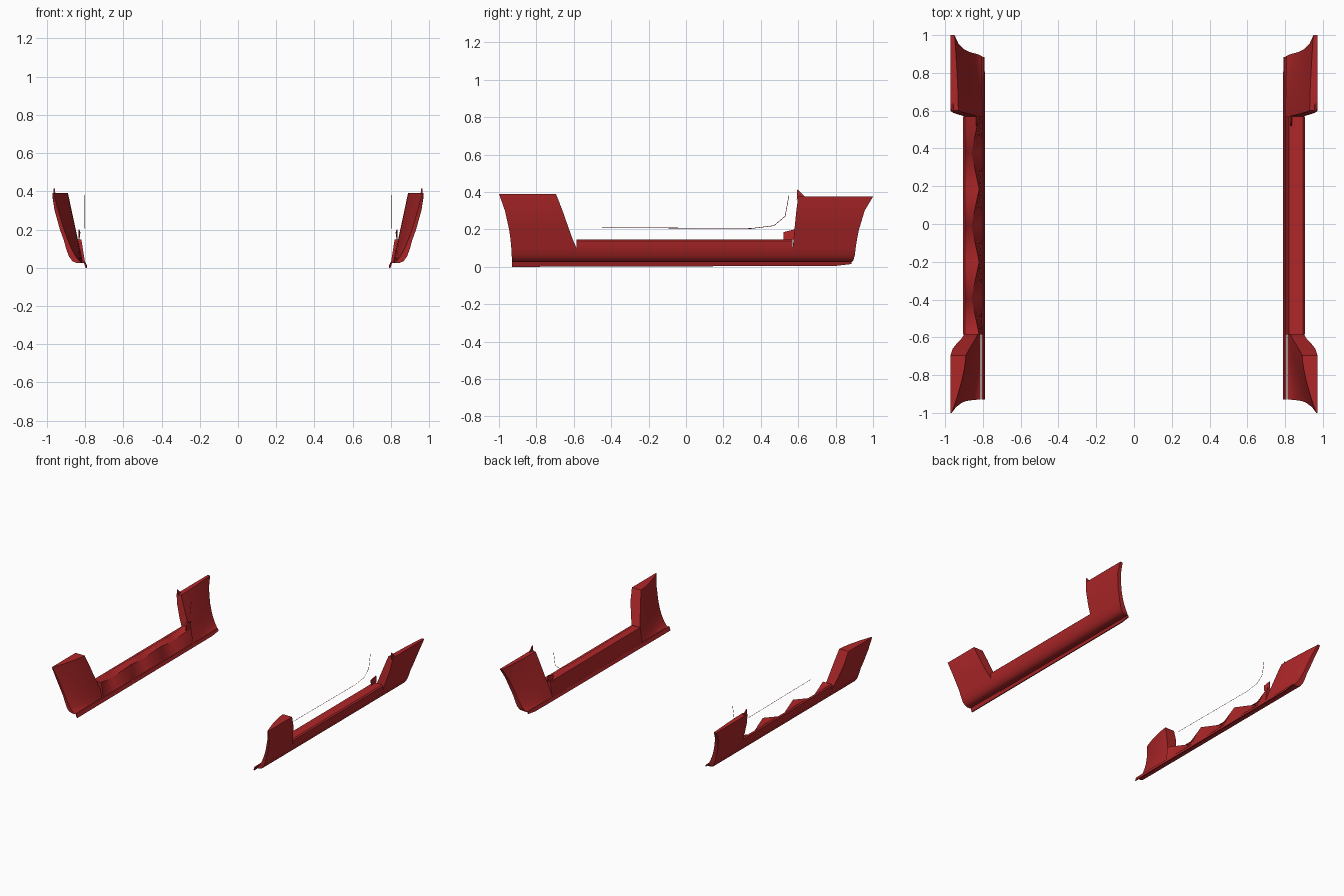
import bpy, bmesh
from mathutils import Vector

cube = bpy.data.objects.get("Cube")
if cube:
    bpy.data.objects.remove(cube, do_unlink=True)

red = bpy.data.materials.new("deep_red_paint")
red.use_nodes = True
RED = (0.43, 0.02, 0.022, 1)
red.diffuse_color = RED
red.node_tree.nodes["Principled BSDF"].inputs["Base Color"].default_value = RED


def lerp(a, b, t):
    return a + (b - a) * t


def finish(name, bm, closed=True):
    if closed:
        bmesh.ops.recalc_face_normals(bm, faces=bm.faces)
    mesh = bpy.data.meshes.new(name)
    bm.to_mesh(mesh)
    bm.free()
    mesh.materials.append(red)
    ob = bpy.data.objects.new(name, mesh)
    bpy.context.collection.objects.link(ob)
    bpy.ops.object.select_all(action='DESELECT')
    ob.select_set(True)
    bpy.context.view_layer.objects.active = ob
    bpy.ops.object.shade_smooth_by_angle(angle=0.6)
    return ob


def loft(name, sections, side):
    """Skin closed cross-sections and cap both ends."""
    bm = bmesh.new()
    rings = [[bm.verts.new((side * x, y, z)) for x, y, z in s] for s in sections]
    n = len(rings[0])
    for a, b in zip(rings, rings[1:]):
        for i in range(n):
            j = (i + 1) % n
            bm.faces.new((a[i], a[j], b[j], b[i]))
    for ring in (rings[0], rings[-1]):
        half = n // 2
        for i in range(half - 1):
            bm.faces.new((ring[i], ring[i + 1], ring[n - 2 - i], ring[n - 1 - i]))
    return finish(name, bm)


# Outer skin: height and half-width, bottom to top
HEIGHT = [0.025, 0.035, 0.06, 0.10, 0.145, 0.20, 0.30, 0.39]
OUTER = [0.845, 0.868, 0.885, 0.90, 0.912, 0.932, 0.96, 0.972]


def post(name, side, arch, door, top, inner_arch, inner_door, foot):
    """Flared panel between the wheel arch edge and the door edge."""
    steps = 8
    sections = []
    for k in range(steps + 1):
        t = k / steps
        ease = 1 - (1 - t) ** 1.5
        skin, lining = [], []
        for z, x, ya, yd in zip(HEIGHT, OUTER, arch, door):
            z = min(z, top)
            y = lerp(ya, yd, t)
            u = (z - HEIGHT[0]) / (top - HEIGHT[0])
            at_arch = min(x - 0.006, lerp(foot, inner_arch, u ** 0.6))
            at_door = lerp(foot, inner_door, u)
            skin.append((x, y, z))
            lining.append((min(x - 0.006, lerp(at_arch, at_door, ease)), y, z))
        sections.append(skin + lining[::-1])
    return loft(name, sections, side)


FRONT_ARCH = [-0.93, -0.93, -0.932, -0.934, -0.938, -0.946, -0.968, -1.0]
FRONT_DOOR = [-0.585, -0.585, -0.585, -0.585, -0.605, -0.625, -0.66, -0.695]
REAR_ARCH = [0.885, 0.895, 0.902, 0.907, 0.914, 0.925, 0.955, 1.0]
REAR_DOOR = [0.57, 0.57, 0.57, 0.57, 0.575, 0.58, 0.59, 0.60]


def sill(name, side, folded):
    """Rail under the door; the folded one has a crumpled inner edge."""
    count = 6
    sections = []
    for k in range(count + 1):
        y = lerp(-0.585, 0.57, k / count)
        dip = folded and k % 2 == 1
        edge = (0.86, 0.10) if dip else (0.82, 0.147)
        skin = [(x, y, z) for x, z in zip(OUTER[:4], HEIGHT[:4])]
        skin.append((0.905, y, 0.138))
        skin.append((0.896, y, 0.147))
        foot_x = 0.80
        lining = [(lerp(edge[0], foot_x, i / 5), y, lerp(edge[1], 0.025, i / 5))
                  for i in range(6)]
        sections.append(skin + lining)
    ob = loft(name, sections, side)
    if folded:
        bm = bmesh.new()
        bm.from_mesh(ob.data)
        bmesh.ops.triangulate(bm, faces=bm.faces)
        bm.to_mesh(ob.data)
        bm.free()
    return ob


def plate(name, side, points, thick):
    """Thin plate given as a (y, z, x) outline."""
    bm = bmesh.new()
    a = [bm.verts.new((side * x, y, z)) for y, z, x in points]
    b = [bm.verts.new((side * (x + thick), y, z)) for y, z, x in points]
    bm.faces.new(a)
    bm.faces.new(b[::-1])
    for i in range(len(a)):
        j = (i + 1) % len(a)
        bm.faces.new((a[i], a[j], b[j], b[i]))
    return finish(name, bm)


def seam(name, side, points):
    """Fine door seal line."""
    curve = bpy.data.curves.new(name, 'CURVE')
    curve.dimensions = '3D'
    curve.bevel_depth = 0.0015
    curve.bevel_resolution = 0
    spline = curve.splines.new('POLY')
    spline.points.add(len(points) - 1)
    for p, (y, z) in zip(spline.points, points):
        p.co = (side * 0.803, y, z, 1)
    curve.materials.append(red)
    ob = bpy.data.objects.new(name, curve)
    bpy.context.collection.objects.link(ob)


for side, label in ((1, "left"), (-1, "right")):
    post(label + "_front_post", side, FRONT_ARCH, FRONT_DOOR, 0.39, 0.965, 0.89, 0.812)
    post(label + "_rear_post", side, REAR_ARCH, REAR_DOOR, 0.375, 0.95, 0.93, 0.80)
    sill(label + "_sill", side, side < 0)
    # Hanging lip along the bottom inner edge
    plate(label + "_lower_lip", side,
          [(-0.93, 0.0, 0.79), (0.80, 0.005, 0.79), (0.885, 0.015, 0.792),
           (0.885, 0.03, 0.80), (-0.93, 0.03, 0.80)], 0.008)
    # Pointed tab on top of the rear post
    plate(label + "_rear_tab", side,
          [(0.592, 0.36, 0.955), (0.64, 0.37, 0.955), (0.595, 0.415, 0.958)], 0.008)
    # Gusset where the sill meets the rear post
    plate(label + "_rear_gusset", side,
          [(0.52, 0.145, 0.83), (0.58, 0.145, 0.83), (0.58, 0.20, 0.83),
           (0.52, 0.185, 0.825)], 0.006)
    seam(label + "_door_seal", side,
         [(-0.45, 0.21), (0.35, 0.205), (0.47, 0.22), (0.53, 0.27), (0.55, 0.38)])
